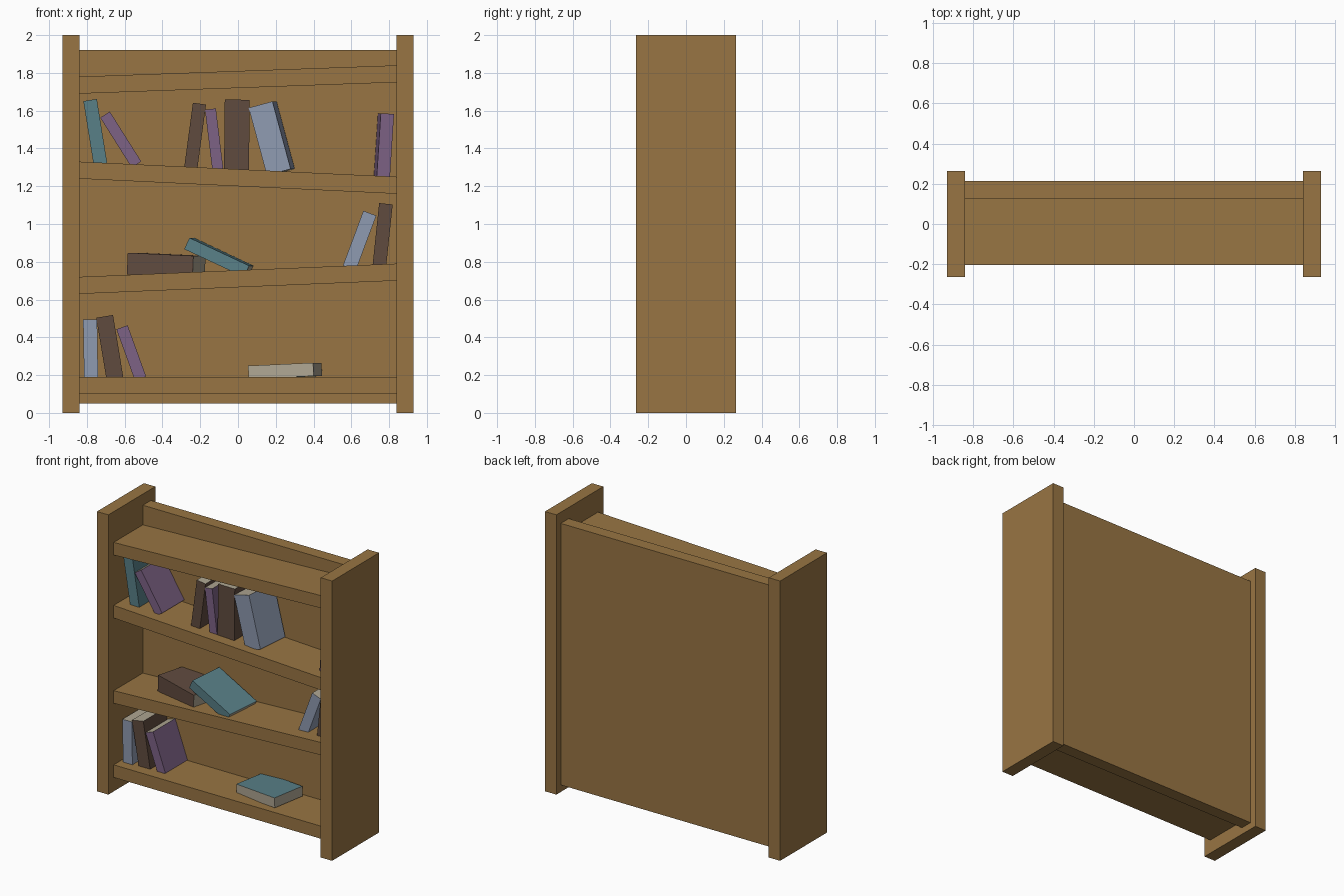
import bpy, bmesh, math
from mathutils import Matrix, Vector

if "Cube" in bpy.data.objects:
    bpy.data.objects.remove(bpy.data.objects["Cube"])


def material(name, rgb):
    m = bpy.data.materials.new(name)
    m.diffuse_color = (*rgb, 1)
    m.use_nodes = True
    m.node_tree.nodes["Principled BSDF"].inputs["Base Color"].default_value = m.diffuse_color
    return m


WOOD = material("oak_wood", (0.315, 0.178, 0.056))
PAGES = material("cream_pages", (0.43, 0.385, 0.29))
TEAL = material("teal_cover", (0.098, 0.215, 0.245))
PURPLE = material("purple_cover", (0.205, 0.122, 0.235))
BROWN = material("brown_cover", (0.118, 0.070, 0.049))
BLUE = material("pale_blue_cover", (0.275, 0.325, 0.44))


def finish(name, bm, mats):
    bmesh.ops.recalc_face_normals(bm, faces=bm.faces)
    me = bpy.data.meshes.new(name)
    bm.to_mesh(me)
    bm.free()
    for m in mats:
        me.materials.append(m)
    ob = bpy.data.objects.new(name, me)
    bpy.context.collection.objects.link(ob)
    return ob


def board(name, x, y, z, slope=0.0):
    """Wooden box from ranges; slope raises z along x (ends stay vertical)."""
    bm = bmesh.new()
    bmesh.ops.create_cube(bm, size=1)
    for v in bm.verts:
        px, py, pz = (a[0] + (a[1] - a[0]) * (c + 0.5)
                      for a, c in zip((x, y, z), v.co))
        v.co = (px, py, pz + slope * px)
    finish(name, bm, [WOOD])


def book(name, cover, centre, size, lean, yaw=0):
    """Box book: local x thickness, y depth (spine at -y), z height."""
    bm = bmesh.new()
    bmesh.ops.create_cube(bm, size=1)
    bm.normal_update()
    for f in bm.faces:
        n = f.normal
        # page block shows on the fore edge, head and tail
        f.material_index = 1 if (abs(n.z) > 0.5 or n.y > 0.5) else 0
    for v in bm.verts:
        v.co = Vector(c * s for c, s in zip(v.co, size))
    ob = finish(name, bm, [cover, PAGES])
    ob.matrix_world = (Matrix.Translation(centre)
                       @ Matrix.Rotation(math.radians(yaw), 4, 'Z')
                       @ Matrix.Rotation(math.radians(lean), 4, 'Y'))


def standing(name, cover, base, top, thick, yaw=0, front=-0.125, depth=0.25):
    """Upright book from the spine's base and top midpoints (x, z)."""
    dx, dz = top[0] - base[0], top[1] - base[1]
    h, lean = math.hypot(dx, dz), math.atan2(dx, dz)
    sink = 0.008
    cx = (base[0] + top[0] - sink * math.sin(lean)) / 2
    cz = (base[1] + top[1] - sink * math.cos(lean)) / 2
    a = math.radians(yaw)
    centre = (cx - math.sin(a) * depth / 2, front + math.cos(a) * depth / 2, cz)
    book(name, cover, centre, (thick, depth, h + sink), math.degrees(lean), yaw)


# Case: two sides and a back
for side, s in (("left", -1), ("right", 1)):
    board(side + "_side", sorted((0.84 * s, 0.93 * s)), (-0.265, 0.265), (0, 2))
board("back_panel", (-0.84, 0.84), (0.125, 0.215), (0.05, 1.92))

# Crooked shelves: top height at the left end and at the right end
shelves = {"bottom_shelf": (0.19, 0.19), "lower_shelf": (0.72, 0.79),
           "upper_shelf": (1.33, 1.25), "top_shelf": (1.78, 1.84)}
for name, (zl, zr) in shelves.items():
    mid = (zl + zr) / 2
    board(name, (-0.84, 0.84), (-0.205, 0.125), (mid - 0.09, mid), (zr - zl) / 1.68)

# Upper shelf books
standing("upper_teal_book", TEAL, (-0.73, 1.327), (-0.783, 1.656), 0.072)
standing("upper_leaning_purple_book", PURPLE, (-0.542, 1.322), (-0.704, 1.579), 0.06)
standing("upper_thin_brown_book", BROWN, (-0.249, 1.303), (-0.204, 1.637), 0.07)
standing("upper_thin_purple_book", PURPLE, (-0.108, 1.298), (-0.146, 1.608), 0.058)
standing("upper_thick_brown_book", BROWN, (-0.008, 1.287), (-0.004, 1.658), 0.132)
standing("upper_thick_blue_book", BLUE, (0.214, 1.282), (0.119, 1.632), 0.131, -5, -0.135)
standing("upper_end_purple_book", PURPLE, (0.77, 1.258), (0.791, 1.584), 0.07, 3.5)

# Lower shelf books: two lying in a pile, two standing
book("lying_brown_book", BROWN, (-0.38, 0.007, 0.782), (0.115, 0.25, 0.36), 92.6, -15)
book("lying_teal_book", TEAL, (-0.101, -0.026, 0.823), (0.066, 0.27, 0.35), 115, -5)
standing("lower_blue_book", BLUE, (0.593, 0.776), (0.698, 1.057), 0.073, 0, -0.11)
standing("lower_brown_book", BROWN, (0.749, 0.784), (0.783, 1.107), 0.072)

# Bottom shelf books: three standing, one lying with its pages to the front
standing("bottom_blue_book", BLUE, (-0.778, 0.19), (-0.783, 0.495), 0.074, 0, -0.135)
standing("bottom_brown_book", BROWN, (-0.653, 0.19), (-0.706, 0.511), 0.09)
standing("bottom_purple_book", PURPLE, (-0.519, 0.19), (-0.614, 0.453), 0.063)
book("bottom_lying_teal_book", TEAL, (0.249, 0.0, 0.2225), (0.07, 0.255, 0.35), 92.6, 170)
